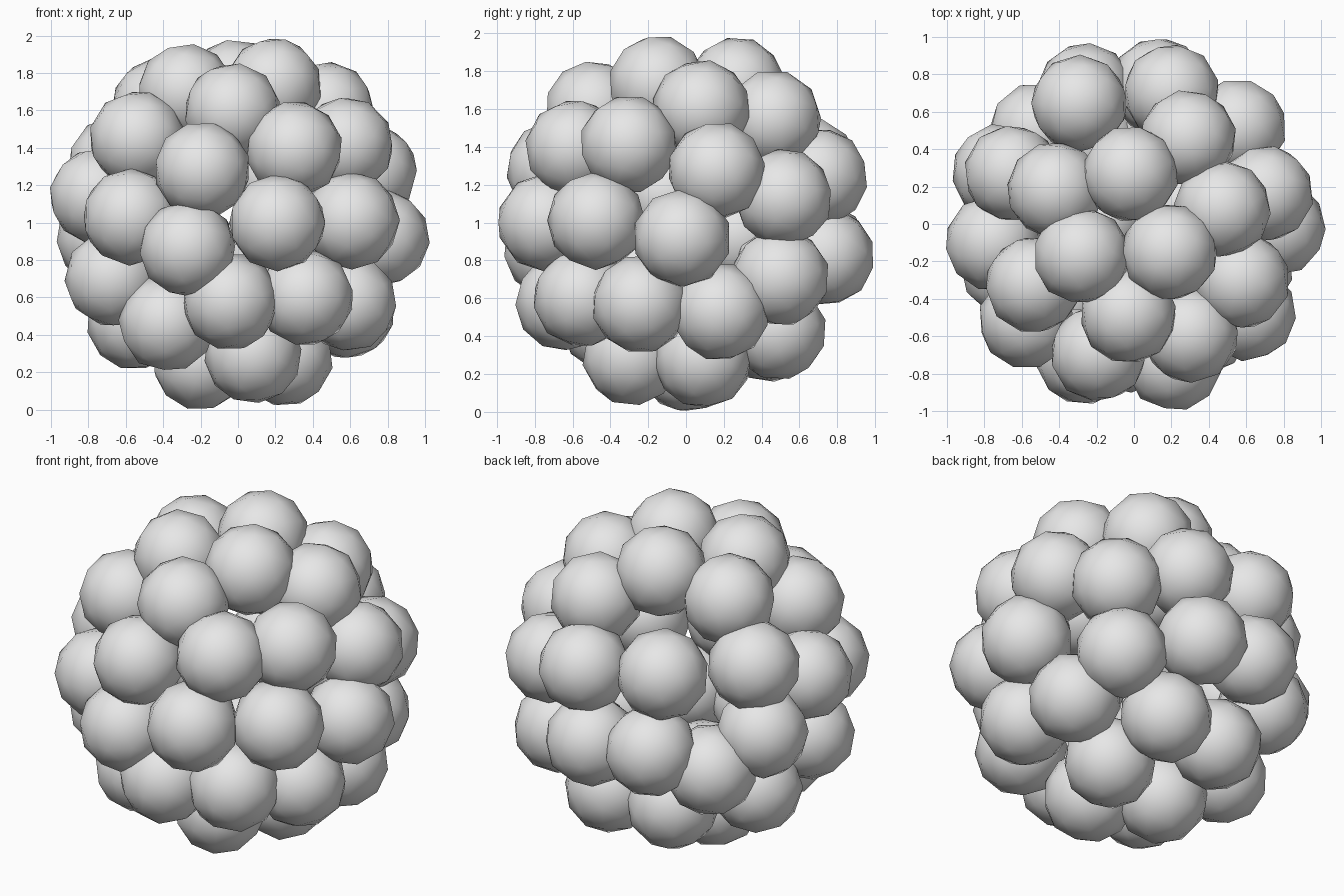
import bpy
import bmesh
from mathutils import Vector

cube = bpy.data.objects.get("Cube")
if cube:
    bpy.data.objects.remove(cube, do_unlink=True)

SHELL_RADIUS = 0.77
BALL_RADIUS = 0.261
CENTRE = Vector((0, 0, 1))


def make_material(name, colour):
    mat = bpy.data.materials.new(name)
    mat.use_nodes = True
    mat.diffuse_color = colour
    mat.node_tree.nodes["Principled BSDF"].inputs["Base Color"].default_value = colour
    return mat


def make_ball_mesh(material):
    """Low-poly smooth ball shared by the whole cluster."""
    mesh = bpy.data.meshes.new("ball")
    bm = bmesh.new()
    bmesh.ops.create_icosphere(bm, subdivisions=2, radius=BALL_RADIUS)
    for face in bm.faces:
        face.smooth = True
    bm.to_mesh(mesh)
    bm.free()
    mesh.materials.append(material)
    return mesh


def add_ball(name, mesh, direction):
    """Set a ball on the hollow shell with its pole pointing outwards."""
    outward = Vector(direction).normalized()
    ball = bpy.data.objects.new(name, mesh)
    ball.location = CENTRE + outward * SHELL_RADIUS
    ball.rotation_mode = 'QUATERNION'
    ball.rotation_quaternion = outward.to_track_quat('Z', 'Y')
    bpy.context.collection.objects.link(ball)


# Outward directions of the balls, from the crown down to the base
rings = {
    "crown_ball": [
        (-.02, .27, .73), (.19, -.15, .73), (-.28, -.17, .7), (-.42, .18, .62),
        (.47, .08, .6), (-.03, -.49, .6), (.29, .46, .55)],
    "upper_ball": [
        (-.53, -.32, .44), (.57, -.3, .41), (.3, -.59, .39), (-.65, .27, .31),
        (-.29, .64, .3), (-.19, -.69, .28), (.69, .16, .27), (.2, .7, .24)],
    "middle_ball": [
        (-.75, -.1, .14), (.55, .51, .13), (-.57, -.51, .03), (.6, -.47, .01),
        (.21, -.74, 0), (-.72, .28, -.08), (.75, -.02, -.08), (-.27, -.71, -.14),
        (-.26, .71, -.15), (.13, .74, -.18)],
    "lower_ball": [
        (.51, .5, -.29), (-.52, .5, -.28), (-.67, -.24, -.3), (.36, -.55, -.4),
        (-.04, -.64, -.42), (.59, -.24, -.43), (.58, .18, -.47)],
    "base_ball": [
        (-.55, .1, -.53), (-.38, -.4, -.54), (.17, .48, -.57), (-.22, .44, -.58),
        (.08, -.29, -.71), (.25, .09, -.72), (-.2, 0, -.74)],
}

grey = make_material("light grey", (.8, .8, .8, 1))
ball_mesh = make_ball_mesh(grey)
for ring_name, directions in rings.items():
    for number, direction in enumerate(directions, start=1):
        add_ball(f"{ring_name}_{number}", ball_mesh, direction)
